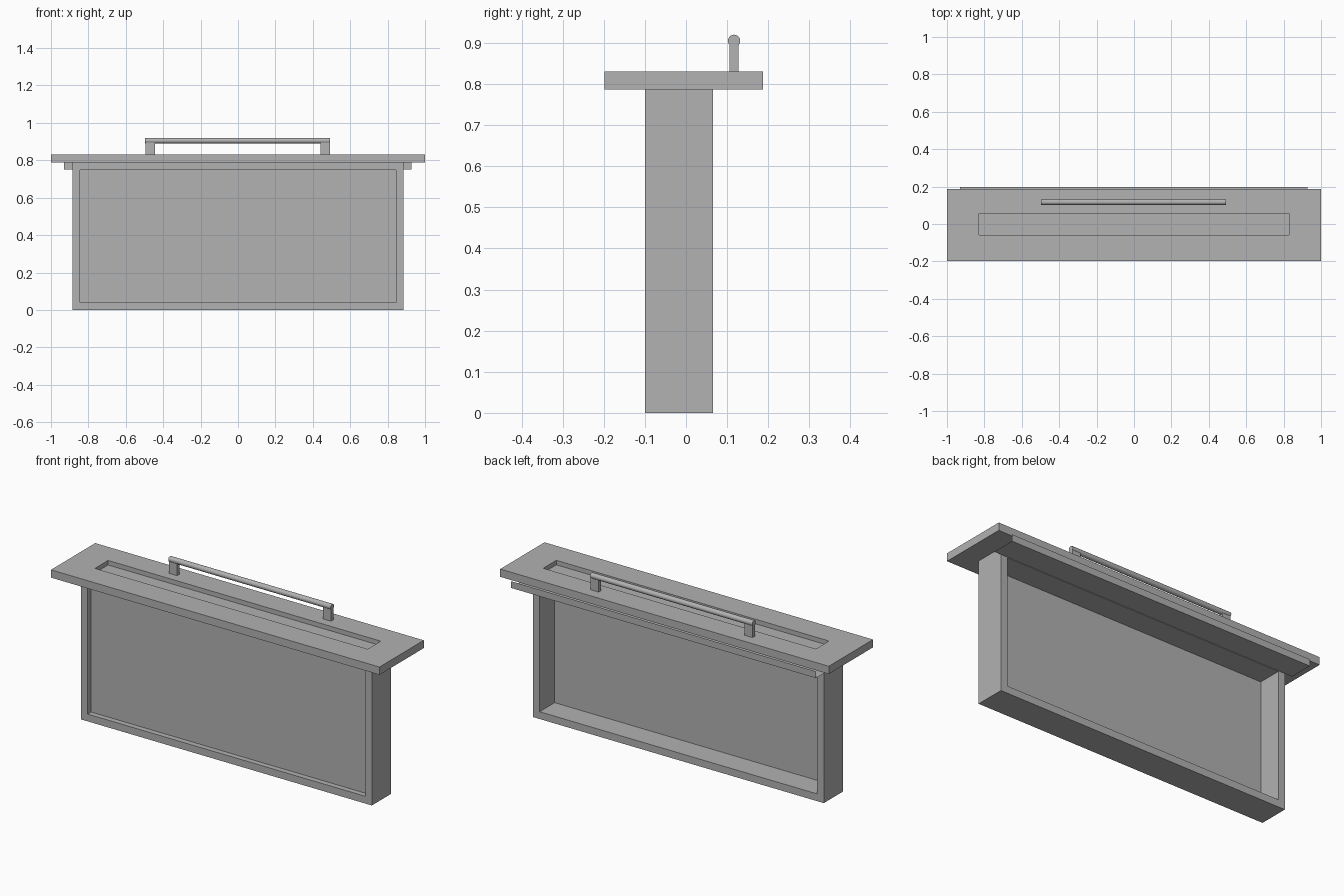
import bpy
import bmesh
from mathutils import Matrix, Vector

old = bpy.data.objects.get("Cube")
if old:
    bpy.data.objects.remove(old, do_unlink=True)

grey = bpy.data.materials.new("plain_grey")
grey.use_nodes = True
colour = (0.445, 0.445, 0.445, 1)
grey.diffuse_color = colour
grey.node_tree.nodes["Principled BSDF"].inputs["Base Color"].default_value = colour


def finish(name, bm):
    mesh = bpy.data.meshes.new(name)
    bm.to_mesh(mesh)
    bm.free()
    mesh.materials.append(grey)
    obj = bpy.data.objects.new(name, mesh)
    bpy.context.collection.objects.link(obj)
    return obj


def box_mesh(low, high):
    low, high = Vector(low), Vector(high)
    bm = bmesh.new()
    bmesh.ops.create_cube(bm, size=1)
    bmesh.ops.scale(bm, vec=high - low, verts=bm.verts)
    bmesh.ops.translate(bm, vec=(low + high) / 2, verts=bm.verts)
    return bm


def box(name, low, high):
    return finish(name, box_mesh(low, high))


# Open rectangular frame: a picture-frame outline pushed back in depth
WIDE, TALL, RIM = 0.885, 0.787, 0.04
FRONT, BACK = -0.1, 0.066
bm = bmesh.new()


def loop(inset, y):
    x, low, high = WIDE - inset, inset, TALL - inset
    return [bm.verts.new(p) for p in ((-x, y, low), (x, y, low), (x, y, high), (-x, y, high))]


rings = [loop(0, FRONT), loop(RIM, FRONT), loop(RIM, BACK), loop(0, BACK)]
for a, b in zip(rings, rings[1:] + rings[:1]):
    for i in range(4):
        j = (i + 1) % 4
        bm.faces.new((a[i], a[j], b[j], b[i]))
bmesh.ops.recalc_face_normals(bm, faces=bm.faces)
finish("body_frame", bm)

# Thin panel set close behind the front opening
box("front_panel", (-0.85, -0.07, 0.035), (0.85, -0.065, 0.755))

# Top board with a shallow inset tray
bm = box_mesh((-1, -0.198, TALL), (1, 0.187, 0.83))
top = max(bm.faces, key=lambda f: f.calc_center_median().z)
tray = bmesh.ops.extrude_discrete_faces(bm, faces=[top])["faces"][0]
rim = list(tray.verts)
bm.faces.remove(tray)
for v in rim:
    bm.verts.remove(v)
outer = sorted([v for v in bm.verts if v.co.z > 0.82],
               key=lambda v: (v.co.y > 0, v.co.x * (-1 if v.co.y > 0 else 1)))


def tray_ring(z):
    return [bm.verts.new((0.83 if v.co.x > 0 else -0.83, 0.056 if v.co.y > 0 else -0.058, z))
            for v in outer]


lip, floor = tray_ring(0.83), tray_ring(0.805)
for f in [f for f in bm.faces if all(v in outer for v in f.verts)]:
    bm.faces.remove(f)
for a, b in ((outer, lip), (lip, floor)):
    for i in range(4):
        j = (i + 1) % 4
        bm.faces.new((a[i], a[j], b[j], b[i]))
bm.faces.new(floor)
bmesh.ops.recalc_face_normals(bm, faces=bm.faces)
finish("top_board", bm)

# Folded sheet under the back edge of the top board
bm = bmesh.new()
fold = ((BACK, 0.75), (0.198, 0.75), (0.198, TALL))
left, right = ([bm.verts.new((x, y, z)) for y, z in fold] for x in (-0.93, 0.927))
for i in range(2):
    bm.faces.new((left[i], left[i + 1], right[i + 1], right[i]))
finish("rear_channel", bm)

# Handle: two posts carrying a round bar
for side, x in (("right", -0.495), ("left", 0.442)):
    box(side + "_handle_post", (x, 0.106, 0.83), (x + 0.05, 0.128, 0.9))
bm = bmesh.new()
bmesh.ops.create_cone(bm, cap_ends=True, segments=24, radius1=0.015, radius2=0.015, depth=0.988)
bmesh.ops.rotate(bm, matrix=Matrix.Rotation(1.5708, 3, "Y"), verts=bm.verts)
bmesh.ops.translate(bm, vec=(-0.002, 0.117, 0.905), verts=bm.verts)
bar = finish("handle_bar", bm)
bpy.ops.object.select_all(action="DESELECT")
bar.select_set(True)
bpy.context.view_layer.objects.active = bar
bpy.ops.object.shade_smooth_by_angle()
